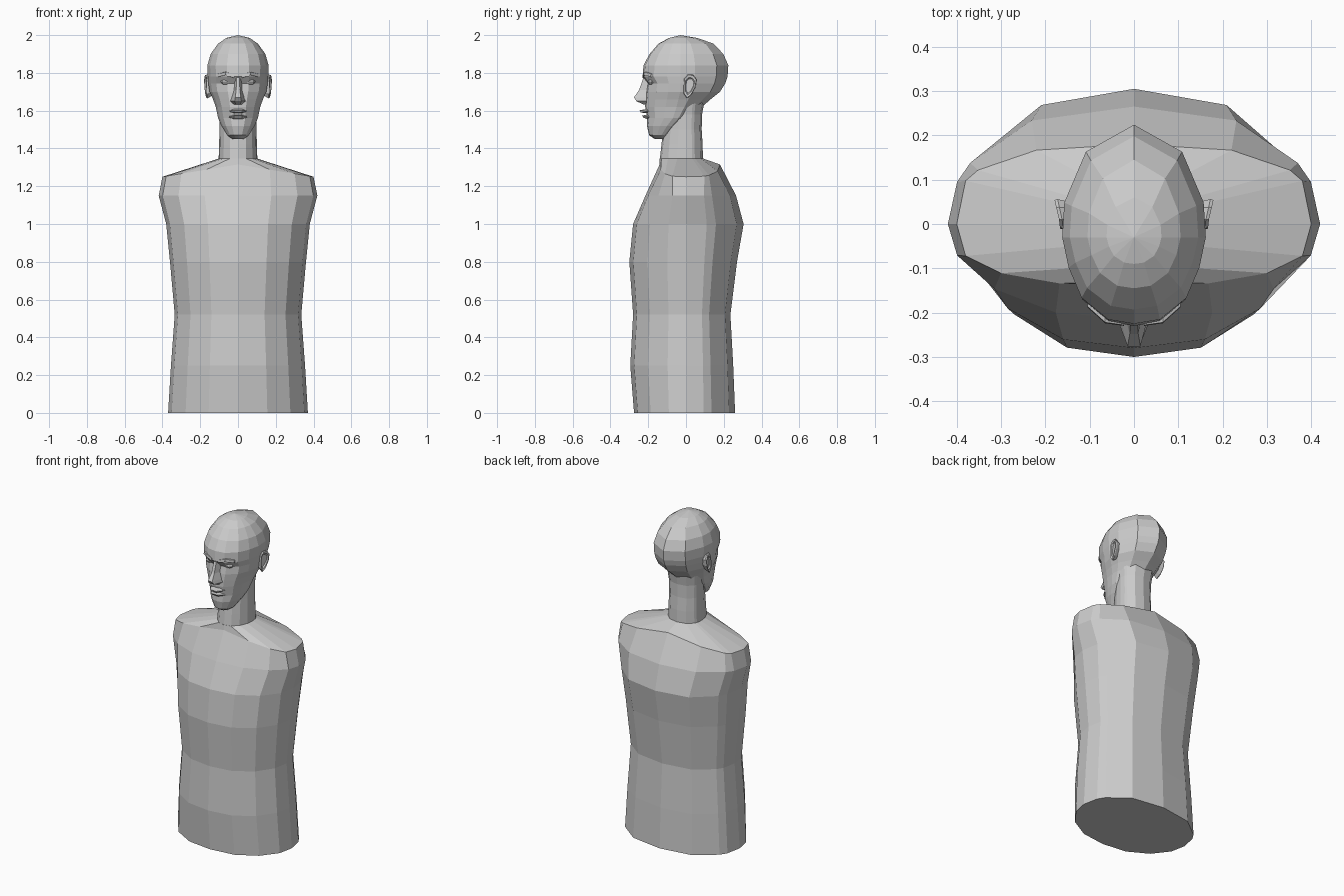
import bpy, bmesh, math
from mathutils import Vector, Matrix

if "Cube" in bpy.data.objects:
    bpy.data.objects.remove(bpy.data.objects["Cube"])

clay = bpy.data.materials.new("grey clay")
clay.diffuse_color = (0.6, 0.6, 0.6, 1)
clay.use_nodes = True
clay.node_tree.nodes["Principled BSDF"].inputs["Base Color"].default_value = clay.diffuse_color


def finish(name, bm, mirror=False):
    bmesh.ops.recalc_face_normals(bm, faces=bm.faces)
    me = bpy.data.meshes.new(name)
    bm.to_mesh(me)
    bm.free()
    me.materials.append(clay)
    ob = bpy.data.objects.new(name, me)
    bpy.context.collection.objects.link(ob)
    if mirror:
        ob.modifiers.new("mirror", 'MIRROR').use_mirror_merge = False
    return ob


def ring(half, z, w, f, b, cy=0.0, power=1.0):
    """Closed outline from a half template scaled to width, front and back."""
    full = half + [(-x, y) for x, y in reversed(half[1:-1])]
    pts = []
    for x, y in full:
        k = abs(y) ** power
        pts.append(Vector((x * w, cy + k * ((b - cy) if y > 0 else (f - cy)), z)))
    return pts


def loft(name, rings, apex=None, mirror=False):
    bm = bmesh.new()
    vs = [[bm.verts.new(p) for p in r] for r in rings]
    n = len(vs[0])
    for a, b in zip(vs, vs[1:]):
        for i in range(n):
            j = (i + 1) % n
            bm.faces.new((a[i], a[j], b[j], b[i]))
    bm.faces.new(vs[0][::-1])
    if apex:
        top = bm.verts.new(apex)
        for i in range(n):
            bm.faces.new((vs[-1][i], vs[-1][(i + 1) % n], top))
    else:
        bm.faces.new(vs[-1])
    return finish(name, bm, mirror)


# Torso: ovals of changing size, with sloping shoulders
body = [(0, -1), (.42, -.93), (.75, -.68), (.95, -.33), (1, 0),
        (.95, .36), (.88, .52), (.55, .88), (0, 1)]
torso = [ring(body, *r) for r in [
    (0, .37, -.275, .26), (.25, .355, -.295, .25), (.52, .335, -.28, .235),
    (.80, .36, -.30, .27), (1.0, .38, -.28, .305), (1.15, .42, -.215, .265)]]
shoulder = ring(body, 1.25, .40, -.14, .18, 0, .6)
for p in shoulder:
    p.z += .065 * (1 - abs(p.x) / .40)
loft("torso", torso + [shoulder, ring(body, 1.347, .10, -.14, .09)])

# Neck
loft("neck", [ring(body, *r) for r in [
    (1.33, .103, -.14, .09), (1.42, .10, -.13, .088), (1.50, .098, -.12, .083),
    (1.58, .10, -.11, .085), (1.66, .11, -.10, .10)]])

# Head: chin, jaw, eye line, brow and skull
skull = [(0, -1), (.36, -.95), (.73, -.70), (.91, -.35), (1, 0),
         (.97, .31), (.67, .76), (0, 1)]
loft("head", [ring(skull, *r) for r in [
    (1.45, .03, -.165, -.10, -.13), (1.47, .058, -.195, -.08, -.13),
    (1.52, .088, -.207, -.02, -.10), (1.56, .105, -.205, .03, -.07),
    (1.62, .118, -.216, .085, -.05), (1.66, .132, -.215, .13, -.04),
    (1.70, .150, -.212, .18, -.03), (1.745, .157, -.204, .208, -.03),
    (1.78, .16, -.230, .22, -.03), (1.84, .162, -.225, .224, -.03),
    (1.90, .145, -.193, .198, -.03), (1.955, .105, -.145, .145, -.03),
    (1.985, .062, -.09, .06, -.03)]], apex=(0, -.03, 2.0))

# Nose: stacked triangular sections from bridge to nostrils
loft("nose", [[Vector((-w, -.195, z)), Vector((-w * .4, y, z + d)),
               Vector((w * .4, y, z + d)), Vector((w, -.195, z))]
              for z, w, y, d in [(1.633, .030, -.225, 0), (1.65, .045, -.262, 0),
                                 (1.67, .036, -.276, 0), (1.71, .024, -.248, 0),
                                 (1.785, .020, -.222, 0)]])


# Lips: two tapered wedges
def lip(name, zs, ys):
    loft(name, [[Vector((x, y0 + (ys[i] - y0) * s, zc + (z - zc) * s))
                 for i, z in enumerate(zs)]
                for zc in [sum(zs) / len(zs)] for y0 in [-.195]
                for x, s in [(-.048, .15), (-.02, 1), (0, .97), (.02, 1), (.048, .15)]])


lip("upper_lip", (1.585, 1.590, 1.602, 1.612), (-.195, -.240, -.246, -.195))
lip("lower_lip", (1.553, 1.562, 1.574, 1.580), (-.195, -.224, -.234, -.195))

# Eyes
bm = bmesh.new()
bmesh.ops.create_uvsphere(bm, u_segments=8, v_segments=6, radius=1,
                          matrix=Matrix.Translation((.062, -.182, 1.752))
                          @ Matrix.Diagonal((.030, .022, .016, 1)))
finish("eyes", bm, True)

# Brow ridges
loft("brows", [[Vector((x, y + dy, z + dz)) for dy, dz in
                [(.03, -.008), (-.008, -.006), (-.006, .010), (.03, .014)]]
               for x, y, z in [(.022, -.222, 1.780), (.065, -.216, 1.795),
                               (.105, -.180, 1.785)]], mirror=True)

# Ears: flared outline with a sunken bowl
outline = [(-.012, 1.735), (-.010, 1.770), (.010, 1.791), (.038, 1.790),
           (.056, 1.765), (.050, 1.725), (.028, 1.685), (.005, 1.665), (-.012, 1.690)]


def ear_ring(x, s):
    return [Vector((x + .22 * max(y, 0) * (1 if x > .15 else 0),
                    .02 + (y - .02) * s, 1.733 + (z - 1.733) * s)) for y, z in outline]


loft("ears", [ear_ring(.140, .8), ear_ring(.160, 1), ear_ring(.167, .95),
              ear_ring(.165, .72), ear_ring(.158, .6)], mirror=True)
